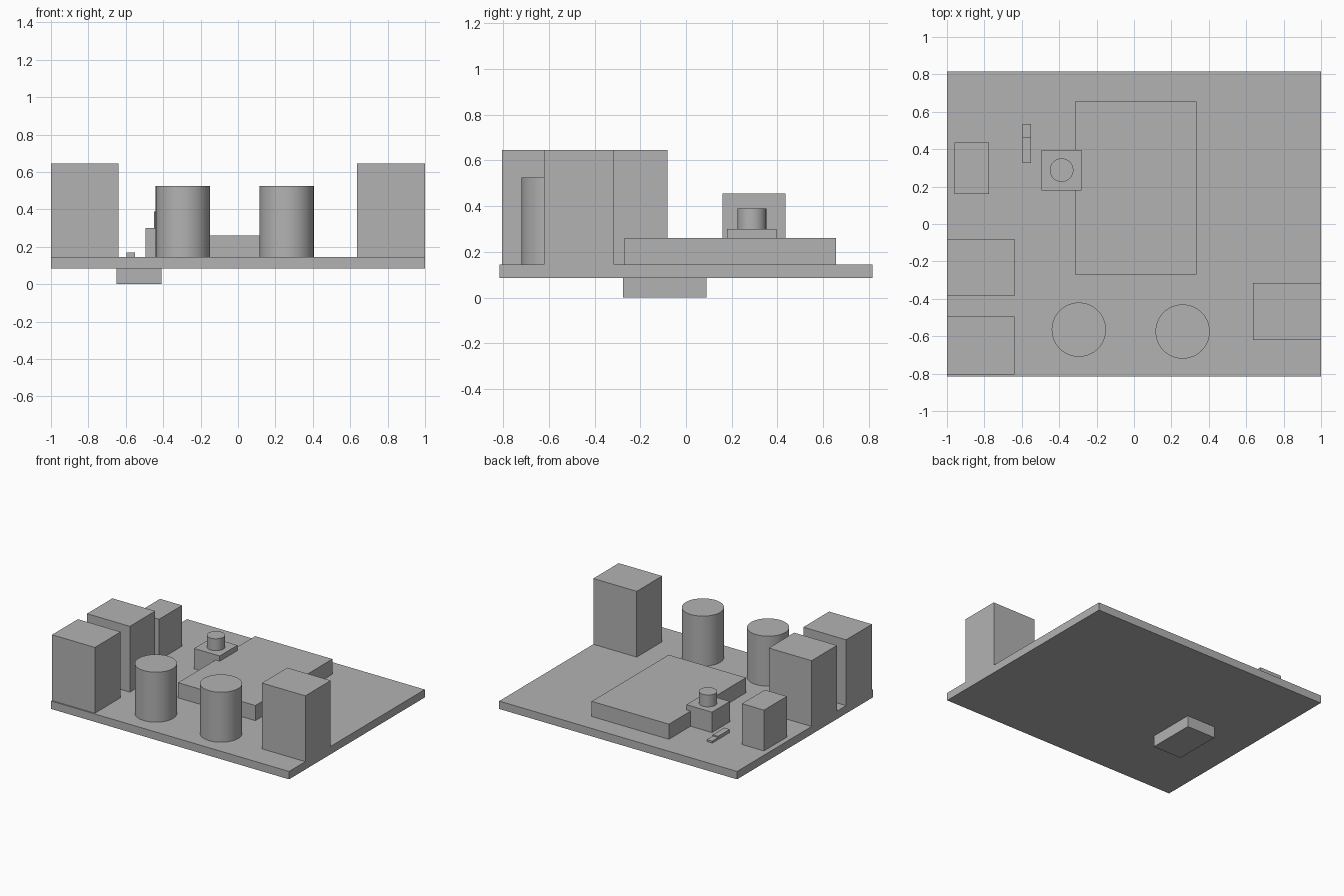
import bpy
import math

cube = bpy.data.objects.get("Cube")
if cube:
    bpy.data.objects.remove(cube, do_unlink=True)

grey = bpy.data.materials.new("plain grey")
grey.use_nodes = True
GREY = (0.45, 0.45, 0.45, 1)
grey.diffuse_color = GREY
grey.node_tree.nodes["Principled BSDF"].inputs["Base Color"].default_value = GREY

BOTTOM, TOP = 0.085, 0.145  # board underside and upper face


def box(name, x, y, z):
    """Box spanning the given (low, high) ranges."""
    spans = (x, y, z)
    bpy.ops.mesh.primitive_cube_add(size=1, location=[(a + b) / 2 for a, b in spans])
    ob = bpy.context.object
    ob.name = name
    ob.scale = [b - a for a, b in spans]
    bpy.ops.object.transform_apply(location=False, rotation=False, scale=True)
    ob.data.materials.append(grey)


def cylinder(name, x, y, radius, z):
    """Upright smooth cylinder over the z range."""
    bpy.ops.mesh.primitive_cylinder_add(
        vertices=64, radius=radius, depth=z[1] - z[0], location=(x, y, sum(z) / 2))
    ob = bpy.context.object
    ob.name = name
    bpy.ops.object.shade_smooth_by_angle(angle=math.radians(30))
    ob.data.materials.append(grey)


# Board and the connector beneath it
box("board", (-1, 1), (-0.815, 0.815), (BOTTOM, TOP))
box("underside_connector", (-0.65, -0.41), (-0.275, 0.09), (0, BOTTOM))

# Tall terminal blocks along the sides
for name, x, y in (("left_block", (0.635, 1), (-0.62, -0.315)),
                   ("right_front_block", (-1, -0.64), (-0.805, -0.495)),
                   ("right_rear_block", (-1, -0.64), (-0.385, -0.08))):
    box(name, x, y, (TOP, 0.645))

# Capacitors near the front edge
cylinder("right_capacitor", -0.295, -0.565, 0.145, (TOP, 0.525))
cylinder("left_capacitor", 0.26, -0.575, 0.145, (TOP, 0.525))

# Flat module and small upright header
box("flat_module", (-0.315, 0.335), (-0.27, 0.655), (TOP, 0.26))
box("header", (-0.96, -0.775), (0.16, 0.435), (TOP, 0.455))

# Push button
box("button_base", (-0.495, -0.28), (0.18, 0.395), (TOP, 0.3))
cylinder("button_cap", -0.387, 0.288, 0.063, (0.3, 0.39))

# Small indicator with a lower tip
box("indicator_body", (-0.595, -0.55), (0.325, 0.465), (TOP, 0.17))
box("indicator_tip", (-0.595, -0.55), (0.465, 0.535), (TOP, 0.16))
